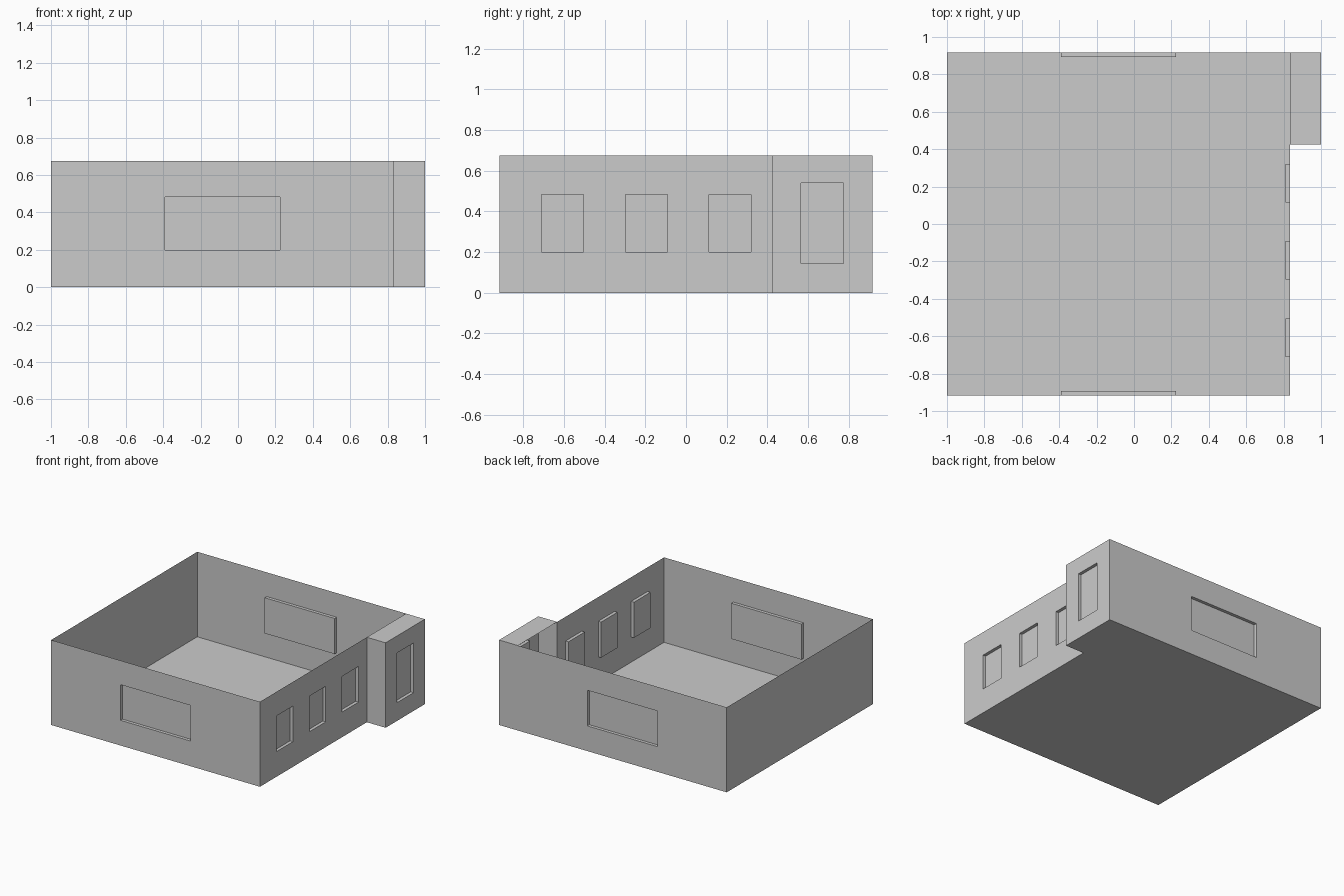
import bpy, bmesh
from mathutils import Vector

if "Cube" in bpy.data.objects:
    bpy.data.objects.remove(bpy.data.objects["Cube"])

H = 0.675      # wall height
D = 0.025      # window recess depth


def finish(name, bm):
    bmesh.ops.remove_doubles(bm, verts=bm.verts, dist=1e-5)
    me = bpy.data.meshes.new(name)
    bm.to_mesh(me)
    bm.free()
    bpy.context.collection.objects.link(bpy.data.objects.new(name, me))


def sheet(name, points):
    bm = bmesh.new()
    bm.faces.new([bm.verts.new(p) for p in points])
    finish(name, bm)


def wall(name, a, b, windows=(), sill=0.2, head=0.483):
    """Thin wall from a to b; windows are (start, end) distances along it."""
    a, b = Vector((*a, 0)), Vector((*b, 0))
    along = (b - a).normalized()
    inward = Vector((-along.y, along.x, 0))

    bm = bmesh.new()

    def quad(corners):
        bm.faces.new([bm.verts.new(a + along * u + inward * d + Vector((0, 0, z)))
                      for u, z, d in corners])

    us = [0] + [u for w in windows for u in w] + [(b - a).length]
    zs = [0, sill, head, H] if windows else [0, H]
    for i, (u0, u1) in enumerate(zip(us, us[1:])):
        for j, (z0, z1) in enumerate(zip(zs, zs[1:])):
            ring = [(u0, z0), (u1, z0), (u1, z1), (u0, z1)]
            is_window = i % 2 == 1 and j == 1
            depth = D if is_window else 0
            quad([(u, z, depth) for u, z in ring])
            if is_window:   # reveals around the recessed pane
                for p, q in zip(ring, ring[1:] + ring[:1]):
                    quad([(*p, 0), (*q, 0), (*q, D), (*p, D)])
    finish(name, bm)


# Room outline, counterclockwise, with the bay at the back right
X, Y, BX, BY = 1.0, 0.917, 0.835, 0.425
outline = [(-X, -Y), (BX, -Y), (BX, BY), (X, BY), (X, Y), (-X, Y)]

# Floor (facing down) and closed top of the bay
sheet("floor", [(x, y, 0) for x, y in reversed(outline)])
sheet("bay_roof", [(BX, BY, H), (X, BY, H), (X, Y, H), (BX, Y, H)])

# Walls with recessed windows
side_windows = [(0.207 + 0.412 * i, 0.413 + 0.412 * i) for i in range(3)]
wall("front_wall", outline[0], outline[1], [(0.61, 1.225)])
wall("right_wall", outline[1], outline[2], side_windows)
wall("bay_side", outline[2], outline[3])
wall("bay_wall", outline[3], outline[4], [(0.14, 0.35)], 0.145, 0.54)
wall("back_wall", outline[4], outline[5], [(0.775, 1.39)])
wall("left_wall", outline[5], outline[0])
